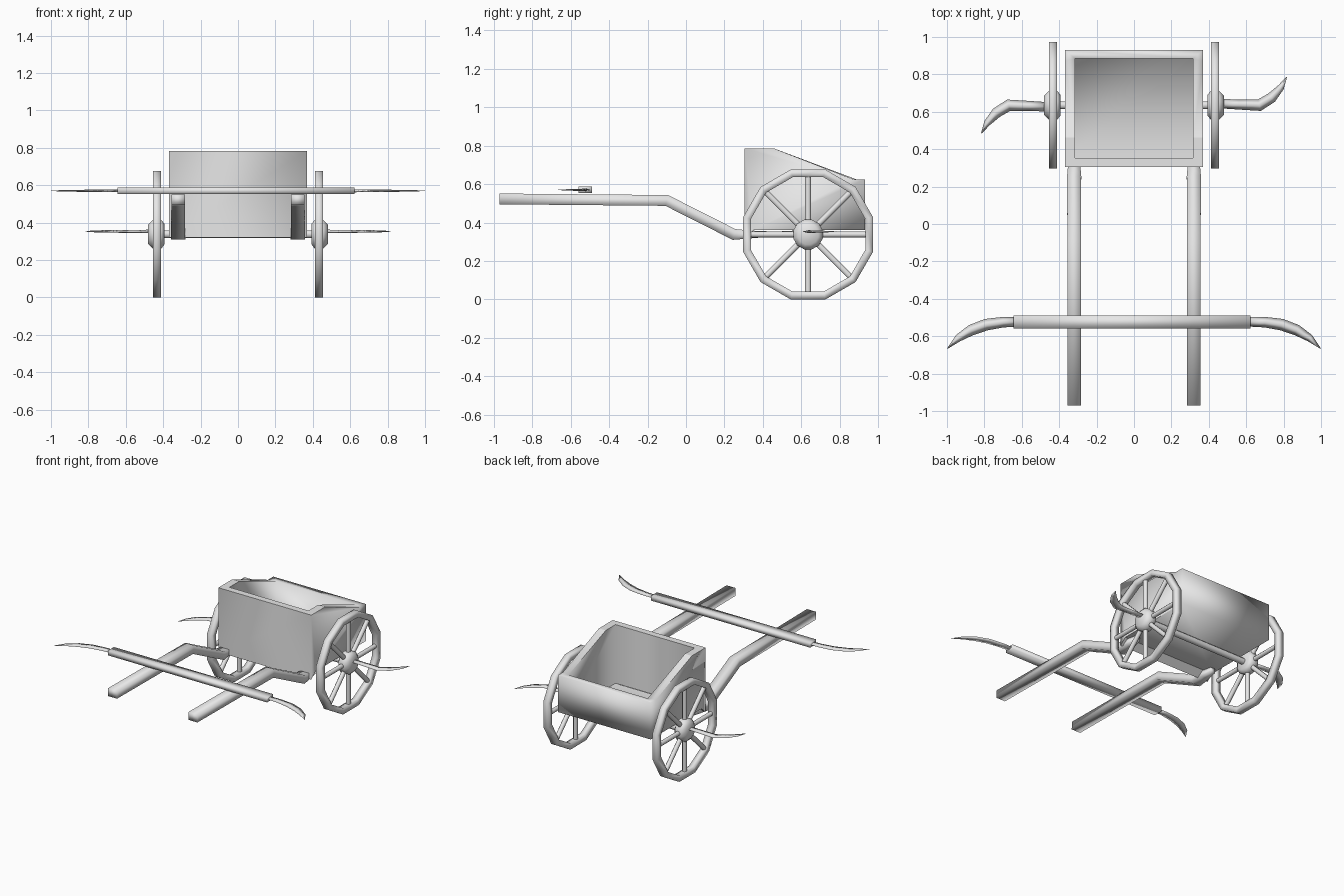
import bpy, bmesh, math
from mathutils import Vector

if "Cube" in bpy.data.objects:
    bpy.data.objects.remove(bpy.data.objects["Cube"])

grey = bpy.data.materials.new("plain_grey")
grey.diffuse_color = (0.8, 0.8, 0.8, 1)
grey.use_nodes = True
grey.node_tree.nodes["Principled BSDF"].inputs["Base Color"].default_value = grey.diffuse_color


def finish(name, bm, angle):
    bmesh.ops.recalc_face_normals(bm, faces=bm.faces[:])
    for f in bm.faces:
        f.smooth = True
    me = bpy.data.meshes.new(name)
    bm.to_mesh(me)
    bm.free()
    ob = bpy.data.objects.new(name, me)
    bpy.context.collection.objects.link(ob)
    me.materials.append(grey)
    if angle < 180:
        bpy.ops.object.select_all(action='DESELECT')
        ob.select_set(True)
        bpy.context.view_layer.objects.active = ob
        bpy.ops.object.shade_smooth_by_angle(angle=math.radians(angle))
    return ob


def sweep(name, pts, sizes, axis, sides=8, closed=False, angle=50, phase=0.5):
    """Sweep a section (half size along axis, half size across) on a flat path."""
    pts = [Vector(p) for p in pts]
    axis, n = Vector(axis), len(pts)
    if isinstance(sizes, tuple):
        sizes = [sizes] * n
    # Flat-sided sections reach their full size at the flats
    grow = 1 / math.cos(math.pi / sides) if phase else 1
    bm, rings = bmesh.new(), []
    for i, p in enumerate(pts):
        a = pts[i - 1] if i or closed else None
        b = pts[(i + 1) % n] if i < n - 1 or closed else None
        t1 = (p - a).normalized() if a else (b - p).normalized()
        t2 = (b - p).normalized() if b else t1
        t = (t1 + t2).normalized()
        side = axis.cross(t) / max(t.dot(t1), 0.5)
        h, w = sizes[i]
        ring = []
        for k in range(sides):
            ang = 2 * math.pi * (k + phase) / sides
            ring.append(bm.verts.new(p + grow * (axis * h * math.cos(ang) + side * w * math.sin(ang))))
        rings.append(ring)
    for i in range(n if closed else n - 1):
        r, s = rings[i], rings[(i + 1) % n]
        for k in range(sides):
            m = (k + 1) % sides
            bm.faces.new((r[k], r[m], s[m], s[k]))
    if not closed:
        bm.faces.new(rings[0])
        bm.faces.new(rings[-1])
    return finish(name, bm, angle)


X, Z = (1, 0, 0), (0, 0, 1)
HUB_Y, HUB_Z, WHEEL_X = 0.635, 0.338, 0.434

# Open body: sloping sides, tall front, low tail, thick walls, thin floor
outer = {"lip": (0.305, 0.32), "keel": (0.352, 0.361), "heel": (0.93, 0.361), "tail": (0.93, 0.625),
         "step": (0.87, 0.625), "peak": (0.462, 0.784), "nose": (0.305, 0.784)}
inner = {"in_step": (0.885, 0.625), "in_peak": (0.462, 0.784), "in_nose": (0.352, 0.784),
         "floor_front": (0.352, 0.362), "floor_back": (0.885, 0.362)}
bm = bmesh.new()
v = {}
for s in (-1, 1):
    for group, x in ((outer, 0.37), (inner, 0.315)):
        for key, (y, z) in group.items():
            v[key, s] = bm.verts.new((s * x, y, z))
    for face in (list(outer), ["in_step", "in_peak", "in_nose", "floor_front", "floor_back"],
                 ["tail", "step", "in_step"], ["step", "peak", "in_peak", "in_step"],
                 ["peak", "nose", "in_nose", "in_peak"]):
        bm.faces.new([v[k, s] for k in face])
for a, b in (("lip", "nose"), ("nose", "in_nose"), ("in_nose", "floor_front"), ("lip", "keel"),
             ("keel", "heel"), ("heel", "tail"), ("tail", "in_step"), ("in_step", "floor_back")):
    bm.faces.new((v[a, -1], v[a, 1], v[b, 1], v[b, -1]))
# Soft upright corners and tail edges, crisp rims and bottom edges
for e in bm.edges:
    a, b = (w.co for w in e.verts)
    upright = abs(a.x - b.x) + abs(a.y - b.y) < 0.01
    e.smooth = upright or min(a.y, b.y) > 0.86
finish("cart_body", bm, 180)

# Axle under the floor
sweep("axle", [(-0.44, HUB_Y, HUB_Z), (0.44, HUB_Y, HUB_Z)], (0.021, 0.021), Z)

for s, label in ((-1, "left"), (1, "right")):
    # Wheel rim with twelve straight sections
    rim = []
    for i in range(12):
        a = 2 * math.pi * (i + 0.5) / 12
        rim.append((s * WHEEL_X, HUB_Y + 0.329 * math.cos(a), HUB_Z + 0.329 * math.sin(a)))
    sweep("wheel_rim_" + label, rim, (0.0215, 0.02), X, sides=4, closed=True, angle=180)

    # Eight spokes
    for i in range(8):
        a = math.pi * i / 4
        d = Vector((0, math.cos(a), math.sin(a)))
        c = Vector((s * WHEEL_X, HUB_Y, HUB_Z))
        sweep(f"spoke_{label}_{i + 1}", [c + d * 0.05, c + d * 0.315], (0.015, 0.015), X)

    # Drum hub with bevelled ends
    hub = [(0.394, 0.056), (0.41, 0.077), (0.456, 0.077), (0.48, 0.052)]
    sweep("hub_" + label, [(s * x, HUB_Y, HUB_Z) for x, r in hub],
          [(r, r) for x, r in hub], Z, sides=12, angle=180)

    # Curved hub blade, sweeping opposite ways on the two sides
    blade = [(0.47, 0.008), (0.56, 0.004), (0.67, 0.0), (0.735, 0.04), (0.785, 0.095), (0.816, 0.15)]
    sweep("hub_blade_" + label, [(s * x, HUB_Y + s * dy, 0.353) for x, dy in blade],
          [(0.009, 0.025), (0.008, 0.027), (0.007, 0.03), (0.006, 0.028), (0.004, 0.018), (0.001, 0.002)],
          Z, sides=4, angle=180, phase=0)

    # Bent draught pole
    px = s * 0.32
    pole = [(-0.97, 0.523), (-0.1, 0.515), (0.25, 0.338), (0.34, 0.338), (0.42, 0.34)]
    sweep("draught_pole_" + label, [(px, y, z) for y, z in pole],
          [(0.036, 0.028)] * 2 + [(0.038, 0.028), (0.03, 0.02), (0.018, 0.015)], X, sides=4, angle=180)

    # Curved yoke tip
    tip = [(0.61, -0.522), (0.70, -0.525), (0.79, -0.538), (0.87, -0.567), (0.94, -0.61), (0.998, -0.666)]
    sweep("yoke_tip_" + label, [(s * x, y, 0.57) for x, y in tip],
          [(0.008, 0.026), (0.007, 0.028), (0.006, 0.031), (0.005, 0.029), (0.004, 0.02), (0.001, 0.002)],
          Z, sides=4, angle=180, phase=0)

# Yoke bar across the poles
sweep("yoke_bar", [(-0.645, -0.524, 0.57), (0.622, -0.524, 0.57)], (0.017, 0.034), Z, sides=4, angle=180)
